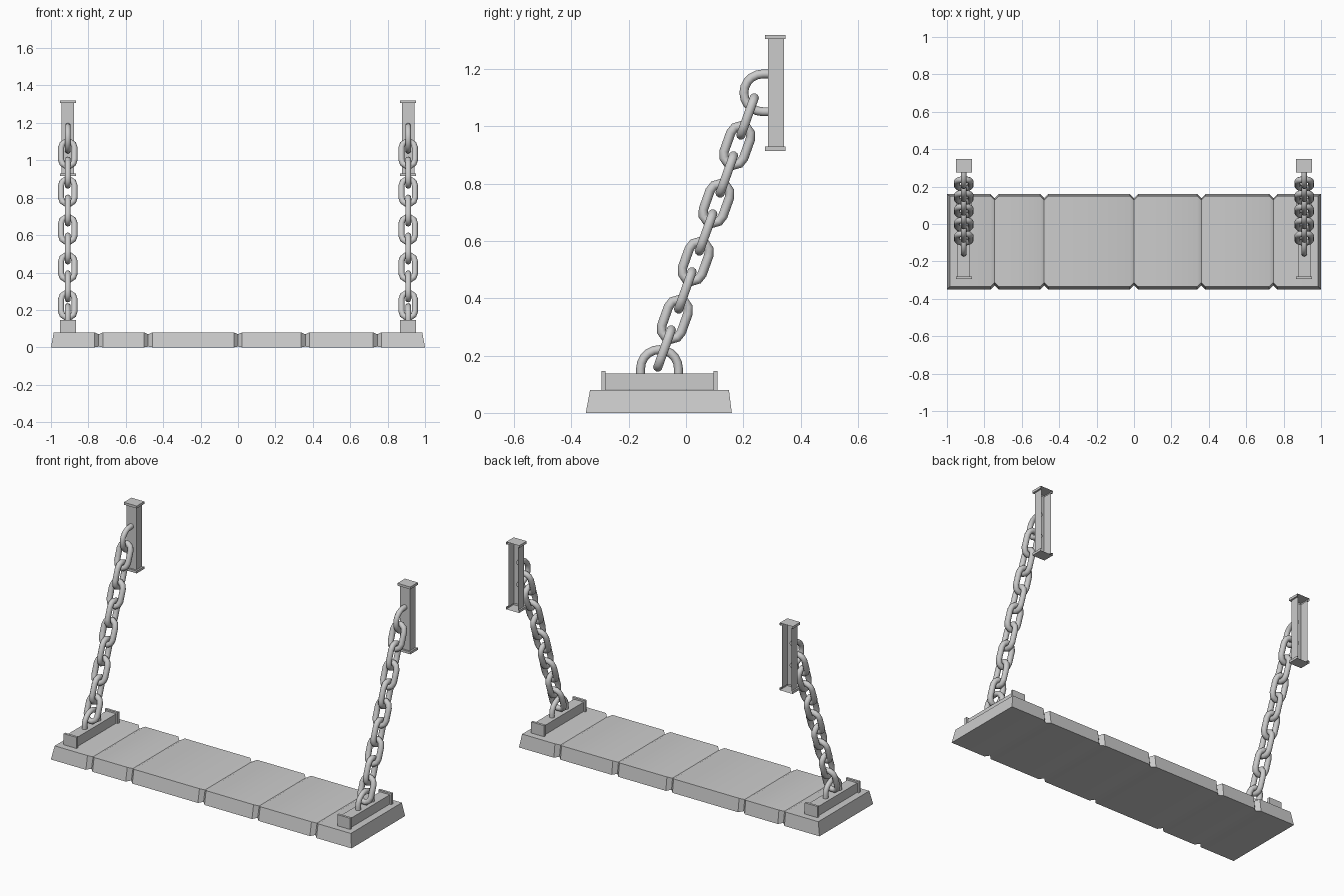
import bpy, bmesh, math
from mathutils import Vector

if "Cube" in bpy.data.objects:
    bpy.data.objects.remove(bpy.data.objects["Cube"])

X = 0.91  # chain position left/right of centre


def make(name, bm, mirror=True, angle=40):
    bmesh.ops.recalc_face_normals(bm, faces=bm.faces)
    me = bpy.data.meshes.new(name)
    bm.to_mesh(me)
    bm.free()
    ob = bpy.data.objects.new(name, me)
    bpy.context.collection.objects.link(ob)
    bpy.ops.object.select_all(action='DESELECT')
    ob.select_set(True)
    bpy.context.view_layer.objects.active = ob
    bpy.ops.object.shade_smooth_by_angle(angle=math.radians(angle))
    if mirror:
        m = ob.modifiers.new("mirror", 'MIRROR')
        m.use_mirror_merge = False
    return ob


def bridge(bm, a, b, closed=True):
    n = len(a)
    for i in range(n if closed else n - 1):
        j = (i + 1) % n
        bm.faces.new((a[i], a[j], b[j], b[i]))


def tube(bm, path, side, r, closed, sides=10):
    """Round bar along a flat path; side is the normal of the path's plane."""
    rings, n = [], len(path)
    for i, p in enumerate(path):
        a = path[i - 1] if closed or i else p
        b = path[(i + 1) % n] if closed or i < n - 1 else p
        out = (b - a).normalized().cross(side)
        rings.append([bm.verts.new(p + r * (math.cos(t) * out + math.sin(t) * side))
                      for t in (2 * math.pi * k / sides for k in range(sides))])
    for i in range(n if closed else n - 1):
        bridge(bm, rings[i], rings[(i + 1) % n])
    if not closed:
        bm.faces.new(rings[0])
        bm.faces.new(rings[-1])


def arc(c, u, v, r, a0, a1, n):
    return [c + r * (math.cos(t) * u + math.sin(t) * v)
            for t in (a0 + (a1 - a0) * k / n for k in range(n + 1))]


# stone slab: full sections pinched at each joint
bm = bmesh.new()


def section(x, inset=0.0, dip=0.0, top_x=None):
    tx = x if top_x is None else top_x
    pts = [(x, -0.35 + inset, dip * 0.4), (tx, -0.335 + inset, 0.08 - dip),
           (tx, 0.15 - inset, 0.08 - dip), (x, 0.16 - inset, dip * 0.4)]
    return [bm.verts.new(p) for p in pts]


loops = [section(-1, top_x=-0.985)]
for j in (-0.745, -0.48, 0.0, 0.36, 0.745):
    loops += [section(j - 0.022), section(j, 0.022, 0.01), section(j + 0.022)]
loops.append(section(1, top_x=0.985))
for a, b in zip(loops, loops[1:]):
    bridge(bm, a, b)
bm.faces.new(loops[0])
bm.faces.new(loops[-1])
make("seat_slab", bm, mirror=False)

# open-backed channel bracket with flared ends, and its staple ring
ex, ey, ez = Vector((1, 0, 0)), Vector((0, 1, 0)), Vector((0, 0, 1))


def bracket(name, c, out, along):
    bm = bmesh.new()

    def channel(s, w, back, front):
        return [bm.verts.new(c + s * along + x * ex + d * out)
                for x, d in ((-w, back), (-w, front), (w, front), (w, back))]
    wide, slim = (0.043, -0.072, 0.0), (0.033, -0.066, -0.01)
    st = [channel(s, *p) for s, p in ((-0.2025, wide), (-0.188, wide), (-0.188, slim),
                                      (0.188, slim), (0.188, wide), (0.2025, wide))]
    for a, b in zip(st, st[1:]):
        bridge(bm, a, b, closed=False)
    bm.faces.new(st[0])
    bm.faces.new(st[-1])
    make(name, bm, angle=30)

    bm = bmesh.new()
    p = arc(c + 0.008 * out, along, out, 0.066, 0, math.pi, 10)
    p = [p[0] - 0.025 * out] + p + [p[-1] - 0.025 * out]
    tube(bm, p, ex, 0.0155, closed=False)
    make(name + "_ring", bm)


bracket("wall_bracket", Vector((X, 0.276, 1.1175)), -ey, ez)
bracket("seat_bracket", Vector((X, -0.0925, 0.147)), ez, ey)

# chain: nine oval links, alternately turned a quarter
start, end = Vector((X, -0.075, 0.225)), Vector((X, 0.215, 1.035))
axis = (end - start).normalized()
across = ex.cross(axis)
bm = bmesh.new()
for i in range(9):
    c = start.lerp(end, i / 8)
    u, side = (ex, across) if i % 2 == 0 else (across, ex)
    h, r = 0.035, 0.036
    path = (arc(c + h * axis, u, axis, r, 0, math.pi, 5)
            + arc(c - h * axis, u, axis, r, math.pi, 2 * math.pi, 5))
    tube(bm, path, side, 0.0165, closed=True)
make("chain", bm, angle=60)
